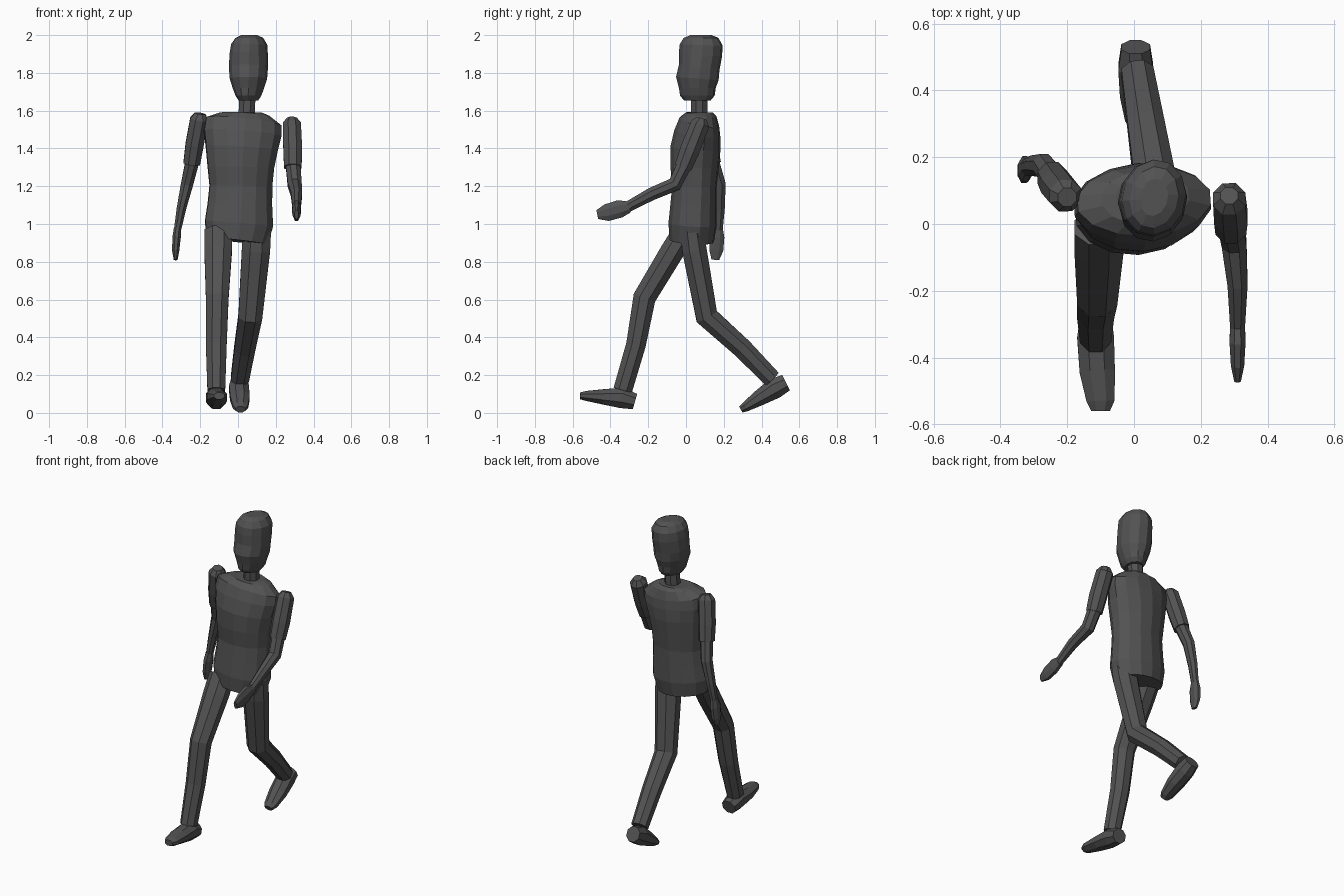
import bpy
import bmesh
from math import sin, cos, pi, radians
from mathutils import Vector, Quaternion

CM = 0.01  # sections are written in hundredths of a unit

default_cube = bpy.data.objects.get("Cube")
if default_cube:
    bpy.data.objects.remove(default_cube, do_unlink=True)

# One dark grey for the whole figure
grey = bpy.data.materials.new("dark grey")
grey.use_nodes = True
colour = (0.085, 0.085, 0.085, 1.0)
grey.diffuse_color = colour
shader = grey.node_tree.nodes["Principled BSDF"]
shader.inputs["Base Color"].default_value = colour


def path_direction(centres, index):
    """Average direction of the path on both sides of a section."""
    before = centres[max(index - 1, 0)]
    here = centres[index]
    after = centres[min(index + 1, len(centres) - 1)]
    incoming = (here - before).normalized()
    outgoing = (after - here).normalized()
    return (incoming + outgoing).normalized()


def loft(name, sections, sides=8, yaw=0.0):
    """Skin a closed body over sections of x, y, z, half width, half depth."""
    mesh = bpy.data.meshes.new(name)
    bm = bmesh.new()
    centres = [Vector(section[:3]) * CM for section in sections]
    rings = []
    for index, section in enumerate(sections):
        along = path_direction(centres, index)
        turn = Quaternion((0, 0, 1), radians(yaw))
        across = turn @ Vector((1, 0, 0))
        across = (across - along * across.dot(along)).normalized()
        depth = along.cross(across)
        # Enlarge slightly so that the flats touch the stated half sizes
        grow = CM / cos(pi / sides)
        half_width, half_depth = section[3] * grow, section[4] * grow
        ring = []
        for side in range(sides):
            angle = 2 * pi * (side + 0.5) / sides
            offset = across * half_width * cos(angle) + depth * half_depth * sin(angle)
            ring.append(bm.verts.new(centres[index] + offset))
        rings.append(ring)
    for lower, upper in zip(rings, rings[1:]):
        for side in range(sides):
            after = (side + 1) % sides
            bm.faces.new((lower[side], lower[after], upper[after], upper[side]))
    bm.faces.new(list(reversed(rings[0])))
    bm.faces.new(rings[-1])
    bmesh.ops.recalc_face_normals(bm, faces=bm.faces)
    bm.to_mesh(mesh)
    bm.free()
    mesh.materials.append(grey)
    body_part = bpy.data.objects.new(name, mesh)
    bpy.context.collection.objects.link(body_part)
    return body_part


# Torso, from hem to collar
loft("torso", [
    (-0.5, 3, 91, 16, 11.5),
    (0.5, 3.5, 100, 18, 12.5),
    (1, 4, 110, 17, 12),
    (1.5, 4.5, 120, 16.5, 11.5),
    (1.5, 4.5, 130, 17.5, 12.5),
    (2, 5, 140, 19, 13),
    (2.5, 6, 148, 20.5, 12),
    (3, 7, 154, 20, 10.5),
    (3.5, 8, 158, 13, 8),
    (3.5, 8, 159, 9, 6),
], sides=14, yaw=4)

# Neck and head, the face turned slightly aside
loft("neck", [(4.5, 7, 155, 4.3, 4.3), (5, 7, 169, 4.3, 4.3)])
loft("head", [
    (5.5, 6, 165.5, 5, 7),
    (5.5, 6, 168, 6.5, 9),
    (5.5, 6, 172, 8, 9.5),
    (5.5, 6, 177, 9.5, 11),
    (5.5, 7, 183, 10, 10.5),
    (5.7, 7.7, 190, 9.7, 11.2),
    (6, 8, 195, 9.2, 11),
    (6, 8, 198.5, 7, 9),
    (6, 8, 200, 4, 5.5),
], sides=12, yaw=-12)

# Arms: a thick sleeve, a thinner bare arm and a flat hand
loft("left_sleeve", [
    (28.5, 8.5, 156, 2.6, 2.6),
    (28.5, 7.5, 153, 4.8, 5),
    (29, 2, 139, 5, 5.2),
    (29, -1.5, 130, 4.6, 4.6),
])
loft("left_arm", [
    (29, 0, 133, 3.9, 4),
    (30, -6, 121, 3.7, 3.8),
    (31, -18, 116, 3, 3.4),
    (31, -31, 109, 2.2, 2.8),
])
loft("left_hand", [
    (31, -30, 109, 2.2, 3),
    (31, -35, 108, 2.4, 4.7),
    (31, -42, 106, 2, 4.5),
    (31, -47, 105, 1, 2.4),
])
loft("right_sleeve", [
    (-20, 8, 158.5, 2.8, 2.8),
    (-20.5, 8.5, 155.5, 4.8, 4.8),
    (-23, 11.5, 142, 4.8, 5),
    (-24.5, 14, 132, 4.4, 4.6),
])
loft("right_arm", [
    (-24, 13.5, 134, 3.6, 3.8),
    (-27, 17.5, 121, 3.2, 3.5),
    (-30, 17.5, 108, 2.5, 3),
    (-32, 17, 97, 1.9, 2.4),
])
loft("right_hand", [
    (-32, 17, 98, 1.9, 2.5),
    (-32.5, 16.5, 93, 2.2, 3.8),
    (-33, 16, 86, 1.9, 3.7),
    (-33, 15.5, 81, 1, 2),
])

# Legs: the right one strides forward, the left one pushes off behind
loft("right_leg", [
    (-10.5, -1, 96, 7.3, 6),
    (-10.5, -7, 86, 7.3, 6.3),
    (-11, -22, 61, 6, 6),
    (-11.5, -26.5, 36, 5.5, 5.2),
    (-11.5, -33.5, 12, 4.7, 5),
])
loft("left_leg", [
    (10, 3, 97, 7.5, 6),
    (9.5, 4.5, 86, 7.5, 6.5),
    (6.5, 11, 51, 6.3, 6),
    (3.5, 30, 34, 5.5, 5.3),
    (1, 45.5, 18, 4.8, 4.8),
])

# Shoes, from heel to toe
loft("right_shoe", [
    (-11.5, -27, 6, 4.5, 4.2),
    (-11.5, -34, 8, 5.5, 5.5),
    (-11, -44, 8.5, 5.3, 4),
    (-10, -53, 9, 4.2, 2.6),
    (-10, -56, 9, 2.8, 1.8),
])
loft("left_shoe", [
    (0.5, 53, 16, 4.3, 4.5),
    (0.5, 47, 13, 5.2, 5.5),
    (1, 39, 8, 5.2, 4.2),
    (1.3, 31.5, 3.2, 4, 2.6),
    (1.3, 29, 1.8, 2.6, 1.8),
])
